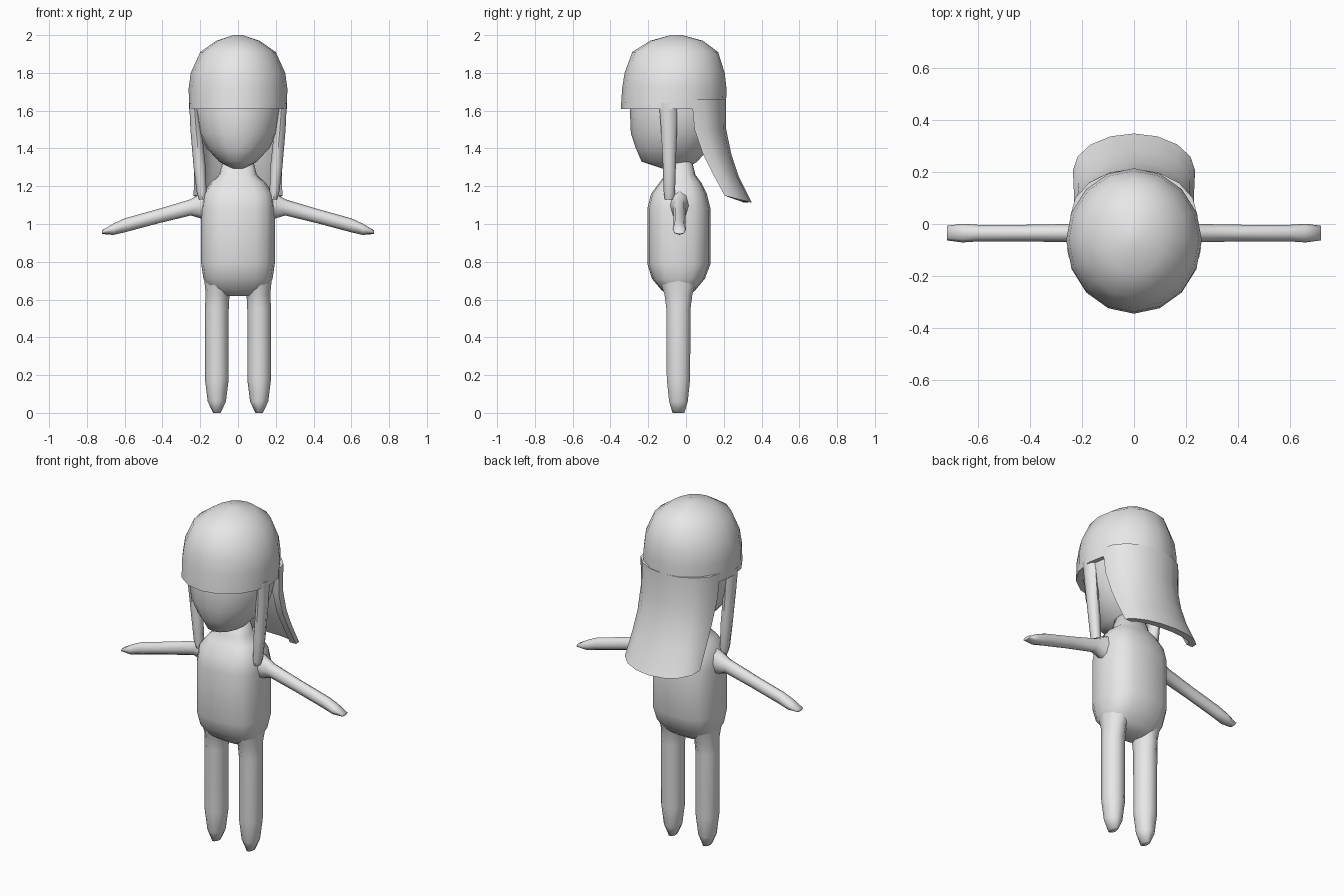
import bpy
import bmesh
from math import cos, sin, pi, radians, copysign
from mathutils import Vector

cube = bpy.data.objects.get("Cube")
if cube:
    bpy.data.objects.remove(cube, do_unlink=True)

grey = bpy.data.materials.new("light grey")
grey.use_nodes = True
GREY = (0.8, 0.8, 0.8, 1)
grey.diffuse_color = GREY
grey.node_tree.nodes["Principled BSDF"].inputs["Base Color"].default_value = GREY


def oval(rx, ry, sides, power=2.0):
    """Points of a rounded cross-section around the origin."""
    pts = []
    for i in range(sides):
        c, s = cos(2 * pi * i / sides), sin(2 * pi * i / sides)
        pts.append((rx * copysign(abs(c) ** (2 / power), c),
                    ry * copysign(abs(s) ** (2 / power), s)))
    return pts


def loft(name, rings, mirror=False, sharp=50):
    """Skin a list of closed rings, cap both ends and shade smooth."""
    bm = bmesh.new()
    rows = [[bm.verts.new(p) for p in ring] for ring in rings]
    n = len(rows[0])
    for low, high in zip(rows, rows[1:]):
        for i in range(n):
            j = (i + 1) % n
            bm.faces.new((low[i], low[j], high[j], high[i]))
    bm.faces.new(rows[0])
    bm.faces.new(rows[-1])
    bmesh.ops.recalc_face_normals(bm, faces=bm.faces)
    mesh = bpy.data.meshes.new(name)
    bm.to_mesh(mesh)
    bm.free()
    mesh.materials.append(grey)
    mesh.shade_smooth()
    mesh.set_sharp_from_angle(angle=radians(sharp))
    obj = bpy.data.objects.new(name, mesh)
    bpy.context.collection.objects.link(obj)
    if mirror:
        obj.modifiers.new("mirror", "MIRROR")
    return obj


def upright(profile, sides, power=2.0):
    """Rings from rows of height, half width, front y, back y."""
    return [[Vector((x, y + (y0 + y1) / 2, z))
             for x, y in oval(rx, (y1 - y0) / 2, sides, power)]
            for z, rx, y0, y1 in profile]


def limb(profile, sides):
    """Rings from rows of height, centre x, centre y, half width, half depth."""
    return [[Vector((x + cx, y + cy, z)) for x, y in oval(rx, ry, sides)]
            for z, cx, cy, rx, ry in profile]


# Torso running up into the neck
loft("torso", upright([
    (0.62, 0.09, -0.09, 0.01),
    (0.65, 0.155, -0.13, 0.05),
    (0.71, 0.183, -0.18, 0.10),
    (0.79, 0.195, -0.205, 0.13),
    (1.08, 0.195, -0.205, 0.13),
    (1.16, 0.185, -0.185, 0.11),
    (1.22, 0.145, -0.14, 0.08),
    (1.26, 0.10, -0.11, 0.05),
    (1.36, 0.075, -0.09, 0.025)], 16, 2.7), sharp=80)

# Legs, tapering to pointed feet
loft("legs", limb([
    (0.0, 0.112, -0.04, 0.02, 0.033),
    (0.06, 0.112, -0.04, 0.048, 0.052),
    (0.18, 0.112, -0.04, 0.063, 0.065),
    (0.55, 0.112, -0.04, 0.063, 0.067),
    (0.63, 0.108, -0.04, 0.063, 0.078),
    (0.72, 0.10, -0.04, 0.08, 0.11)], 10), mirror=True, sharp=80)

# Arms, sloping out and down
arm = [(0.15, 1.10, 0.06, 0.09), (0.20, 1.095, 0.045, 0.065),
       (0.25, 1.088, 0.035, 0.043), (0.42, 1.042, 0.032, 0.038),
       (0.60, 0.993, 0.032, 0.037), (0.66, 0.972, 0.036, 0.030),
       (0.72, 0.957, 0.028, 0.010)]
loft("arms", [[Vector((x, y - 0.035, z + h)) for y, h in oval(ry, rz, 8)]
              for x, z, ry, rz in arm], mirror=True, sharp=80)

# Head with a blunt, narrow chin
loft("head", upright([
    (1.295, 0.035, -0.13, 0.0),
    (1.33, 0.10, -0.235, 0.06),
    (1.40, 0.165, -0.265, 0.12),
    (1.48, 0.208, -0.292, 0.17),
    (1.60, 0.232, -0.297, 0.20),
    (1.75, 0.22, -0.28, 0.18)], 16), sharp=80)

# Cap of hair with its fringe, cut off flat underneath
loft("hair_cap", upright([
    (1.61, 0.26, -0.345, 0.212),
    (1.72, 0.261, -0.338, 0.214),
    (1.80, 0.25, -0.325, 0.205),
    (1.91, 0.20, -0.285, 0.17),
    (1.97, 0.115, -0.19, 0.09),
    (2.0, 0.025, -0.08, -0.02)], 16))

# Locks hanging in front of the ears
loft("side_locks", limb([
    (1.64, 0.232, -0.095, 0.026, 0.048),
    (1.50, 0.222, -0.09, 0.03, 0.042),
    (1.30, 0.203, -0.088, 0.032, 0.034),
    (1.17, 0.193, -0.088, 0.026, 0.03),
    (1.13, 0.188, -0.088, 0.018, 0.024)], 8), mirror=True)


# Curved sheet of hair down the back, flaring outwards
def sheet(half, y_side, z_side, y_back, z_back, thick=0.04, steps=8):
    outer, inner = [], []
    for i in range(steps + 1):
        a = pi * i / steps
        s = sin(a)
        z = z_side + (z_back - z_side) * s
        depth = y_back - y_side
        outer.append(Vector((half * cos(a), y_side + depth * s, z)))
        inner.append(Vector(((half - thick) * cos(a),
                             y_side + (depth - thick) * s, z)))
    return outer + inner[::-1]


loft("back_hair", [
    sheet(0.245, 0.03, 1.66, 0.212, 1.66),
    sheet(0.235, 0.045, 1.50, 0.213, 1.50),
    sheet(0.23, 0.09, 1.37, 0.24, 1.37),
    sheet(0.232, 0.14, 1.27, 0.28, 1.25),
    sheet(0.235, 0.205, 1.15, 0.348, 1.113)])
